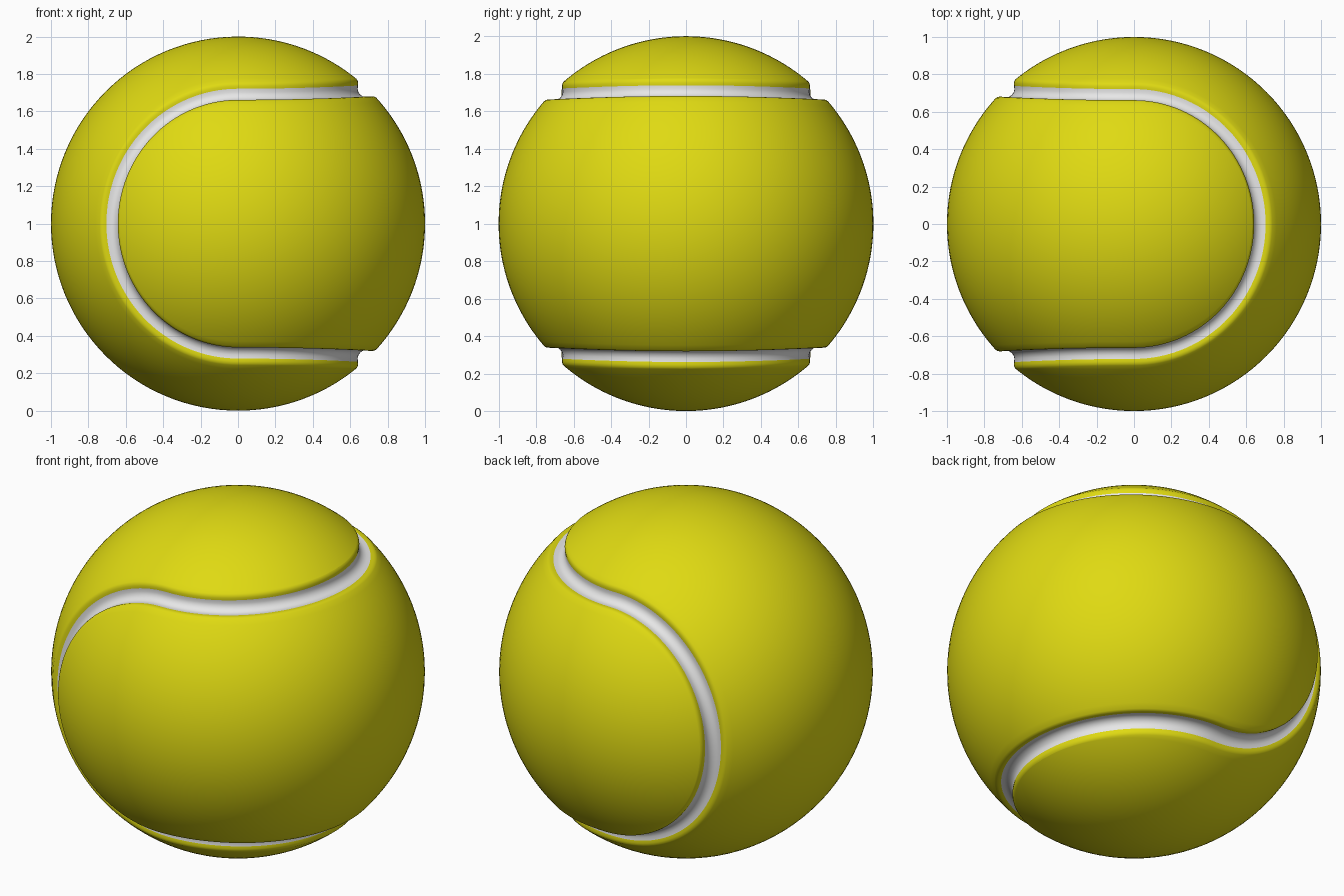
import bpy, bmesh, math
from mathutils import Vector

if "Cube" in bpy.data.objects:
    bpy.data.objects.remove(bpy.data.objects["Cube"])

N = 256          # points along the closed seam
J = 44           # subdivisions across each felt lobe
TIP = math.radians(1.5)   # how far the lobe tips lean past 45 degrees


def material(name, rgb):
    m = bpy.data.materials.new(name)
    m.diffuse_color = (*rgb, 1)
    m.use_nodes = True
    m.node_tree.nodes["Principled BSDF"].inputs["Base Color"].default_value = m.diffuse_color
    return m


def seam(i):
    """Seam on the unit sphere: four half circles, smoothly joined."""
    q, r = divmod((i % N) + N / 8, N / 4)
    a = (r / (N / 4) - 0.5) * math.pi
    lat = math.pi / 4 + TIP * math.cos(a) ** 2
    h, k = math.sin(lat), math.cos(lat)
    c, s = k * math.cos(a), k * math.sin(a)
    return Vector([(-c, -h, s), (c, s, h), (-c, h, -s), (c, -s, -h)][int(q) % 4])


# groove cross-section: (angle from the seam line, depth)
half = [(0.073, 0), (0.063, 0.003), (0.053, 0.010), (0.044, 0.022),
        (0.032, 0.038), (0.017, 0.047)]
profile = [(-t, d) for t, d in half] + [(0, 0.05)] + [(t, d) for t, d in reversed(half)]

bm = bmesh.new()

# groove strip swept along the seam
rings = []
for i in range(N):
    p = seam(i)
    tangent = (seam(i + 0.5) - seam(i - 0.5)).normalized()
    side = p.cross(tangent).normalized()
    rings.append([bm.verts.new((p * math.cos(t) + side * math.sin(t)) * (1 - d))
                  for t, d in profile])
for i in range(N):
    a, b = rings[i], rings[(i + 1) % N]
    for j in range(len(profile) - 1):
        f = bm.faces.new((a[j], b[j], b[j + 1], a[j + 1]))
        middle = (profile[j][0] + profile[j + 1][0]) / 2
        f.material_index = 1 if abs(middle) < 0.044 else 0


# each felt lobe: great-circle arcs between mirrored seam points
def lobe(edge, start):
    rows = []
    for i in range(N // 2 + 1):
        v = rings[(start + i) % N][edge]
        w = rings[(start - i) % N][edge]
        if v is w:
            rows.append([v] * (J + 1))
            continue
        p, q = v.co.normalized(), w.co.normalized()
        ang = p.angle(q)
        mid = [bm.verts.new((p * math.sin((1 - k / J) * ang) + q * math.sin(k / J * ang))
                            / math.sin(ang)) for k in range(1, J)]
        rows.append([v] + mid + [w])
    for a, b in zip(rows, rows[1:]):
        for k in range(J):
            bm.faces.new(list(dict.fromkeys((a[k], b[k], b[k + 1], a[k + 1]))))


lobe(0, 0)
lobe(-1, N // 4)

bmesh.ops.recalc_face_normals(bm, faces=bm.faces[:])
bmesh.ops.translate(bm, verts=bm.verts[:], vec=(0, 0, 1))
for f in bm.faces:
    f.smooth = True

mesh = bpy.data.meshes.new("ball")
bm.to_mesh(mesh)
bm.free()
mesh.materials.append(material("yellow felt", (0.74, 0.70, 0.006)))
mesh.materials.append(material("white seam", (0.80, 0.80, 0.80)))
ball = bpy.data.objects.new("ball", mesh)
bpy.context.collection.objects.link(ball)
